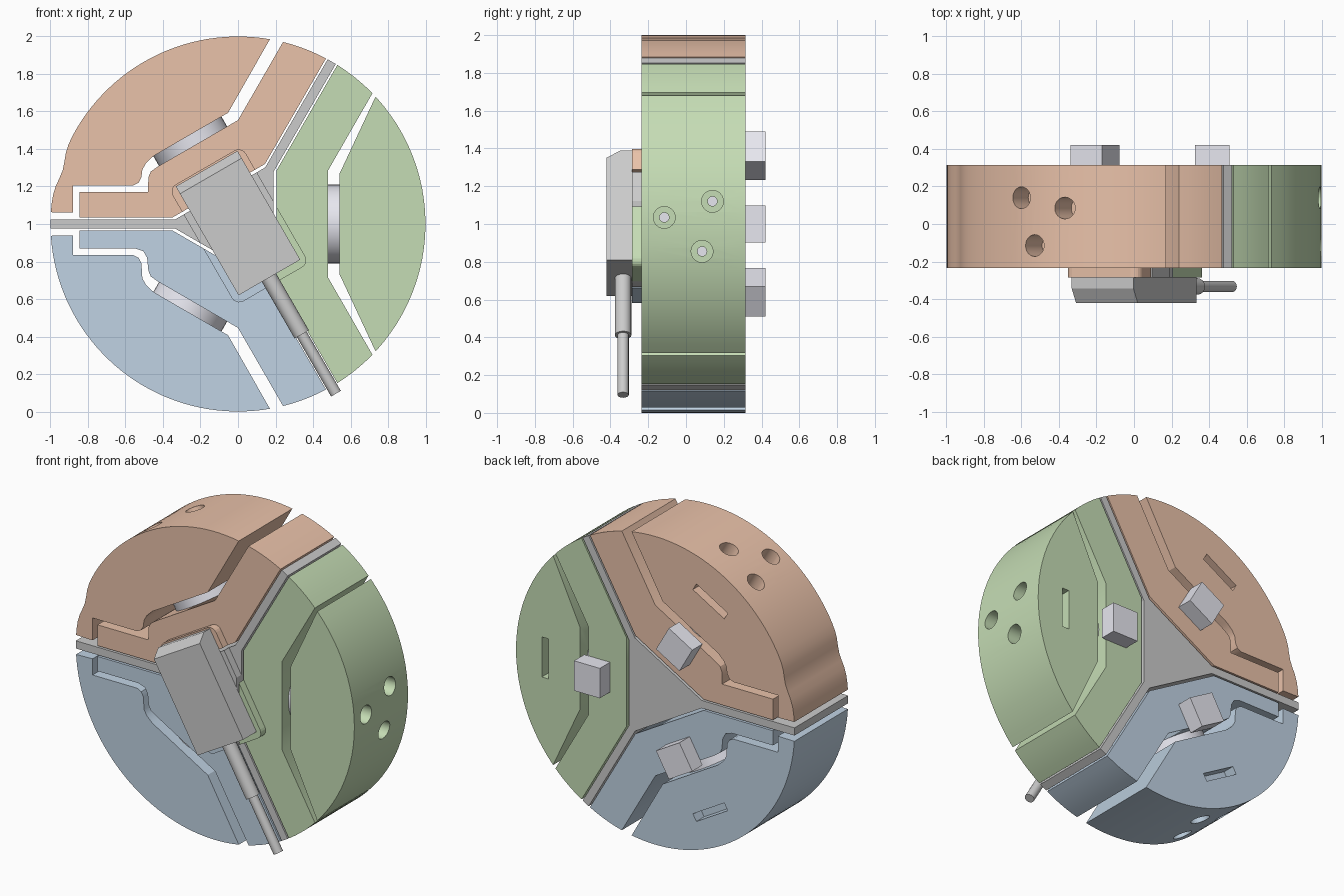
import bpy, bmesh
from math import sin, cos, radians, exp
from mathutils import Vector

if "Cube" in bpy.data.objects:
    bpy.data.objects.remove(bpy.data.objects["Cube"])

FRONT, BACK = -0.235, 0.315


def material(name, rgb):
    m = bpy.data.materials.new(name)
    m.diffuse_color = (*rgb, 1)
    m.use_nodes = True
    m.node_tree.nodes["Principled BSDF"].inputs["Base Color"].default_value = m.diffuse_color
    return m


ORANGE = material("orange", (0.82, 0.54, 0.40))
GREEN = material("green", (0.56, 0.72, 0.46))
BLUE = material("blue", (0.53, 0.65, 0.77))
PALE = material("pale_metal", (0.80, 0.80, 0.87))


def arc(a0, a1, n=16, r=1.0, c=(0, 0)):
    angles = [radians(a0 + (a1 - a0) * i / n) for i in range(n + 1)]
    return [(c[0] + r * cos(a), c[1] + r * sin(a)) for a in angles]


def rot(pts, deg):
    c, s = cos(radians(deg)), sin(radians(deg))
    return [(x * c - z * s, x * s + z * c) for x, z in pts]


def flip(pts):
    return [(x, -z) for x, z in pts]


def finish(name, bm, mat):
    bmesh.ops.recalc_face_normals(bm, faces=bm.faces)
    me = bpy.data.meshes.new(name)
    bm.to_mesh(me)
    bm.free()
    ob = bpy.data.objects.new(name, me)
    bpy.context.collection.objects.link(ob)
    if mat:
        me.materials.append(mat)
    return ob


def prism(name, pts, y0, y1, mat=None):
    """Front-view outline, measured from the disc centre, extruded along y."""
    bm = bmesh.new()
    face = bm.faces.new([bm.verts.new((x, y0, z + 1)) for x, z in pts])
    new = bmesh.ops.extrude_face_region(bm, geom=[face])["geom"]
    bmesh.ops.translate(bm, vec=(0, y1 - y0, 0),
                        verts=[v for v in new if isinstance(v, bmesh.types.BMVert)])
    return finish(name, bm, mat)


def rod(name, p0, p1, y, r, n=32, mat=None):
    """Cylinder between two front-view points at depth y."""
    a, b = Vector((p0[0], y, p0[1] + 1)), Vector((p1[0], y, p1[1] + 1))
    bm = bmesh.new()
    bmesh.ops.create_cone(bm, cap_ends=True, segments=n, radius1=r, radius2=r, depth=(b - a).length)
    bm.transform((b - a).to_track_quat('Z', 'Y').to_matrix().to_4x4())
    bmesh.ops.translate(bm, vec=(a + b) / 2, verts=bm.verts)
    return finish(name, bm, mat)


def boolean(ob, cutter, op):
    m = ob.modifiers.new("cut", 'BOOLEAN')
    m.object, m.operation, m.solver = cutter, op, 'EXACT'
    bpy.context.view_layer.objects.active = ob
    bpy.ops.object.modifier_apply(modifier=m.name)
    bpy.data.objects.remove(cutter, do_unlink=True)


# Outlines: plain right segment, and stepped segment (upper left, flipped for lower left)
right_inner = ([(0.205, -0.285)] + arc(-58, -44.2, 5) + [(0.48, -0.285), (0.48, 0.285)]
               + arc(44.2, 58, 5) + [(0.205, 0.285)])
right_outer = [(0.54, 0.265), (0.54, -0.265)] + arc(-42.8, 42.8, 24)


def step_inner(s):
    return (arc(62, 76.1, 5) + [(0, 0.554), (-0.43, 0.305), (-0.465, 0.28), (-0.478, 0.25)]
            + ([(-0.48, s)] if s > 0.15 else [(-0.485, 0.18), (-0.505, 0.145), (-0.55, s)])
            + [(-0.845, s), (-0.845, 0.035), (-0.349, 0.035), (0.144, 0.32)])


def step_outer(s, dent):
    rim = []
    for i in range(37):
        a = 80.2 + (176.4 - 80.2) * i / 36
        rim += arc(a, a, 0 + 1, 1 - dent * exp(-((a - 163) / 5) ** 2))[:1]
    return rim + [(-0.88, 0.06), (-0.88, s), (-0.56, s), (-0.53, s + 0.015), (-0.515, s + 0.045),
                  (-0.51, 0.29), (-0.49, 0.325), (-0.45, 0.363), (-0.053, 0.593)]


segments = [
    ("right", 0, GREEN, right_inner, right_outer),
    ("upper_left", 120, ORANGE, step_inner(0.17), step_outer(0.205, 0.022)),
    ("lower_left", 240, BLUE, flip(step_inner(0.13)), flip(step_outer(0.165, 0))),
]

# Rounded sensor base plate outline, tilted along the cable axis
hu, hv, cr = 0.36, 0.225, 0.045
base = []
for a, su, sv in ((0, 1, 1), (90, -1, 1), (180, -1, -1), (270, 1, -1)):
    base += arc(a, a + 90, 5, cr, (su * (hu - cr), sv * (hv - cr)))
base = [(x + 0.005, z - 0.01) for x, z in rot(base, -60)]

smooth = []
for name, ang, mat, inner, outer in segments:
    # Inner jaw and its share of the raised base plate
    smooth.append(prism(name + "_inner_jaw", inner, FRONT, BACK, mat))
    plate = prism(name + "_base_plate", base, -0.285, FRONT + 0.005, mat)
    boolean(plate, prism("cutter", inner, -0.4, -0.1), 'INTERSECT')

    # Outer shell with three counterbored bolt holes and a blind slot at the back
    shell = prism(name + "_outer_shell", outer, FRONT, BACK, mat)
    for y, z in ((0.14, 0.12), (-0.115, 0.035), (0.085, -0.145)):
        for r, depth in ((0.058, 0.82), (0.025, 0.50)):
            p0, p1 = rot([(depth, z), (1.1, z)], ang)
            boolean(shell, rod("cutter", p0, p1, y, r, 24), 'DIFFERENCE')
    slot = rot([(0.765, -0.13), (0.815, -0.13), (0.815, 0.13), (0.765, 0.13)], ang)
    boolean(shell, prism("cutter", slot, BACK - 0.08, BACK + 0.1), 'DIFFERENCE')
    smooth.append(shell)

    # Load disc in the gap and block on the back
    p0, p1 = rot([(0.479, 0), (0.541, 0)], ang)
    smooth.append(rod(name + "_load_disc", p0, p1, 0.04, 0.21, 40, PALE))
    block = rot([(0.325, -0.097), (0.51, -0.097), (0.51, 0.097), (0.325, 0.097)], ang)
    prism(name + "_back_block", block, BACK, 0.42, PALE)

# Three-armed separator and its raised centre
star = []
for ang in (60, 180, 300):
    star += rot([(0.334, -0.025), (0.9997, -0.025), (0.9997, 0.025), (0.334, 0.025)], ang)
prism("separator", star, FRONT, BACK)
hub = prism("separator_base_plate", base, -0.285, FRONT + 0.005)
boolean(hub, prism("cutter", star, -0.4, -0.1), 'INTERSECT')

# Sensor box with a chamfered upper end
box = prism("sensor_box", rot([(-0.335, -0.19), (0.335, -0.19), (0.335, 0.19), (-0.335, 0.19)], -60),
            -0.42, -0.285)
axis = Vector((0.5, 0, -0.866))
for v in box.data.vertices:
    v.co.z += 0.005
bm = bmesh.new()
bm.from_mesh(box.data)
end = axis * -0.335 + Vector((0, 0, 1.005))
cut = bmesh.ops.bisect_plane(bm, geom=bm.verts[:] + bm.edges[:] + bm.faces[:],
                             plane_co=end + Vector((0, -0.345, 0)),
                             plane_no=axis * -0.075 + Vector((0, -0.045, 0)), clear_outer=True)
bmesh.ops.holes_fill(bm, edges=[e for e in cut["geom_cut"] if isinstance(e, bmesh.types.BMEdge)])
bmesh.ops.recalc_face_normals(bm, faces=bm.faces)
bm.to_mesh(box.data)
bm.free()

# Cable sleeve and cable
for name, u0, u1, r in (("cable_sleeve", 0.32, 0.68, 0.044), ("cable", 0.66, 1.045, 0.03)):
    p0, p1 = rot([(u0, 0), (u1, 0)], -60)
    smooth.append(rod(name, p0, p1, -0.333, r, 16))

for ob in smooth:
    bpy.ops.object.select_all(action='DESELECT')
    ob.select_set(True)
    bpy.context.view_layer.objects.active = ob
    bpy.ops.object.shade_smooth_by_angle(angle=radians(30))
